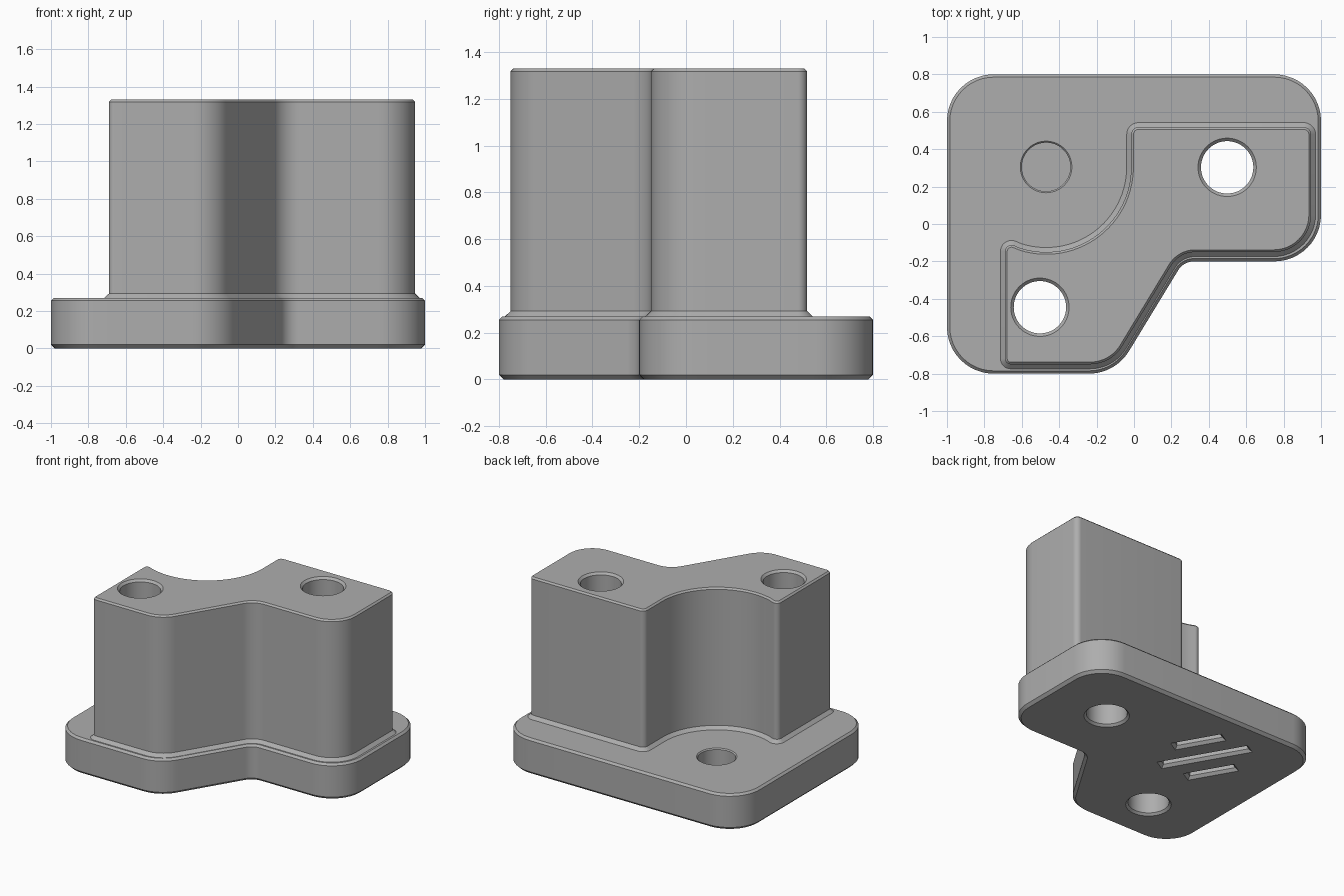
import bpy, bmesh, math
from mathutils import Vector

old = bpy.data.objects.get("Cube")
if old:
    bpy.data.objects.remove(old, do_unlink=True)

grey = bpy.data.materials.new("neutral grey")
grey.use_nodes = True
colour = (0.42, 0.42, 0.42, 1)
grey.diffuse_color = colour
grey.node_tree.nodes["Principled BSDF"].inputs["Base Color"].default_value = colour


def rounded(corners, steps=12):
    """Counter-clockwise outline from (x, y, radius) corners."""
    out = []
    for i, (x, y, r) in enumerate(corners):
        p = Vector((x, y))
        if r == 0:
            out.append(p)
            continue
        a = (Vector(corners[i - 1][:2]) - p).normalized()
        b = (Vector(corners[(i + 1) % len(corners)][:2]) - p).normalized()
        half = a.angle(b) / 2
        centre = p + (a + b).normalized() * (r / math.sin(half))
        start = p + a * (r / math.tan(half)) - centre
        end = p + b * (r / math.tan(half)) - centre
        turn = math.atan2(start.cross(end), start.dot(end))
        for k in range(steps + 1):
            t = turn * k / steps
            c, s = math.cos(t), math.sin(t)
            out.append(centre + Vector((c * start.x - s * start.y, s * start.x + c * start.y)))
    return out


def offset(outline, d):
    """Move every outline point outward by d along its mitred normal."""
    out = []
    for i, p in enumerate(outline):
        e1 = (p - outline[i - 1]).normalized()
        e2 = (outline[(i + 1) % len(outline)] - p).normalized()
        n1, n2 = Vector((e1.y, -e1.x)), Vector((e2.y, -e2.x))
        out.append(p + (n1 + n2) * (d / (1 + n1.dot(n2))))
    return out


def loft(name, outline, levels):
    """Closed solid through (offset, z) levels of one outline."""
    bm = bmesh.new()
    rings = [[bm.verts.new((p.x, p.y, z)) for p in offset(outline, d)] for d, z in levels]
    n = len(outline)
    for lo, hi in zip(rings, rings[1:]):
        for i in range(n):
            j = (i + 1) % n
            bm.faces.new((lo[i], lo[j], hi[j], hi[i]))
    bm.faces.new(rings[0][::-1])
    bm.faces.new(rings[-1])
    bmesh.ops.recalc_face_normals(bm, faces=bm.faces[:])
    mesh = bpy.data.meshes.new(name)
    bm.to_mesh(mesh)
    bm.free()
    mesh.materials.append(grey)
    obj = bpy.data.objects.new(name, mesh)
    bpy.context.collection.objects.link(obj)
    return obj


def circle(x, y, r, n=72):
    return [Vector((x + r * math.cos(math.tau * i / n), y + r * math.sin(math.tau * i / n)))
            for i in range(n)]


def combine(target, other, operation):
    mod = target.modifiers.new(operation, "BOOLEAN")
    mod.operation, mod.solver, mod.object = operation, "EXACT", other
    bpy.context.view_layer.objects.active = target
    bpy.ops.object.modifier_apply(modifier=mod.name)
    bpy.data.objects.remove(other, do_unlink=True)


# Base plate with chamfered rims
plate_outline = rounded([(-1, -0.8, 0.25), (-0.10, -0.8, 0.25), (0.265, -0.2, 0.1),
                         (1, -0.2, 0.25), (1, 0.8, 0.25), (-1, 0.8, 0.25)])
body = loft("mounting_bracket", plate_outline,
            [(-0.02, 0), (0, 0.02), (0, 0.255), (-0.015, 0.27)])

# Upright block with a round scoop, flared at its foot
cx, cy, scoop = -0.47, 0.305, 0.455
arc = [(cx + scoop * math.cos(math.radians(a)), cy + scoop * math.sin(math.radians(a)), 0)
       for a in range(0, -109, -4)]
block_outline = rounded([(-0.69, -0.75, 0.03), (-0.122, -0.75, 0.2), (0.242, -0.15, 0.15),
                         (0.947, -0.15, 0.2), (0.947, 0.518, 0.04), (cx + scoop, 0.518, 0.04)]
                        + arc + [(-0.69, -0.094, 0.035)])
block = loft("block", block_outline,
             [(0.024, 0.2), (0.024, 0.27), (0, 0.293), (0, 1.318), (-0.012, 1.33)])
combine(body, block, "UNION")

# Two countersunk bolt holes through the block
for x, y in ((0.498, 0.303), (-0.503, -0.445)):
    hole = loft("bolt_hole", circle(x, y, 0.14),
                [(0.026, -0.01), (0.016, 0), (0, 0.016), (0, 1.314), (0.016, 1.33), (0.026, 1.34)])
    combine(body, hole, "DIFFERENCE")

# Blind hole in the open part of the plate
blind = loft("blind_hole", circle(cx, cy, 0.13),
             [(0, 0.08), (0, 0.262), (0.008, 0.27), (0.018, 0.28)])
combine(body, blind, "DIFFERENCE")

# Three slanted grooves under the plate
along = Vector((-0.5, 0.866))
across = Vector((0.866, 0.5))
for shift, slide, length in ((0, 0, 0.66), (0.21, 0.03, 0.37), (-0.21, -0.03, 0.37)):
    mid = Vector((-0.38, 0.30)) + across * shift + along * slide
    half_l, half_w = along * (length / 2 - 0.02), across * 0.027
    rect = [mid - half_l - half_w, mid - half_l + half_w,
            mid + half_l + half_w, mid + half_l - half_w]
    if (rect[1] - rect[0]).cross(rect[2] - rect[1]) < 0:
        rect.reverse()
    groove = loft("groove", rect, [(0.03, -0.01), (0.02, 0), (0, 0.02), (0, 0.05)])
    combine(body, groove, "DIFFERENCE")

# Smooth the round walls, keep the edges crisp
bpy.ops.object.select_all(action="DESELECT")
body.select_set(True)
bpy.context.view_layer.objects.active = body
bpy.ops.object.shade_smooth_by_angle(angle=math.radians(25))
